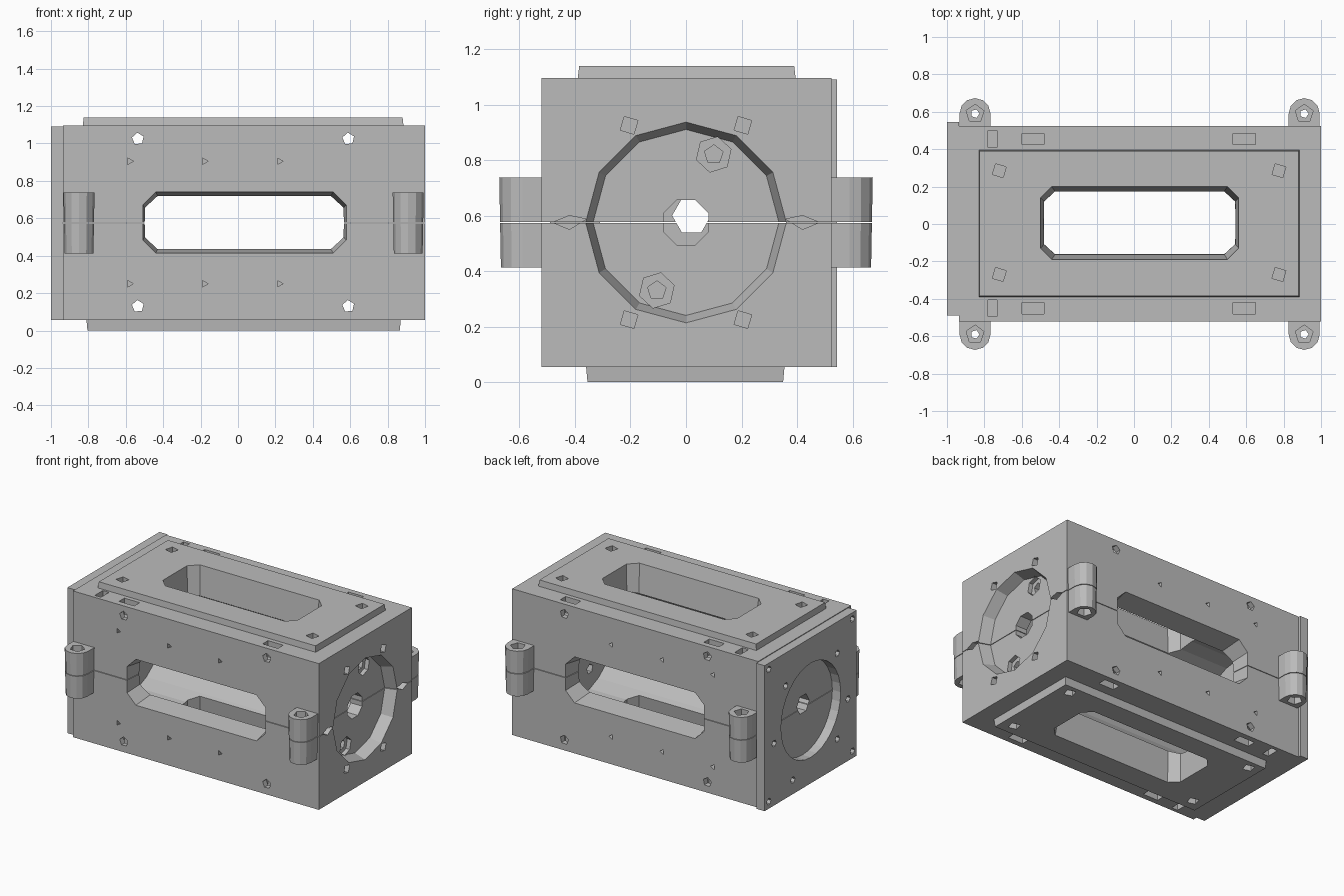
import bpy, bmesh, math

if "Cube" in bpy.data.objects:
    bpy.data.objects.remove(bpy.data.objects["Cube"], do_unlink=True)

grey = bpy.data.materials.new("plain_grey")
grey.use_nodes = True
COLOUR = (0.5, 0.5, 0.5, 1)
grey.diffuse_color = COLOUR
grey.node_tree.nodes["Principled BSDF"].inputs["Base Color"].default_value = COLOUR

MID = 0.575  # height of the bore axis and the parting seam


def ngon(n, r, u, v, turn=0.0):
    return [(u + r * math.cos(turn + math.tau * i / n),
             v + r * math.sin(turn + math.tau * i / n)) for i in range(n)]


def rect(u0, u1, v0, v1, c=0.0):
    """Rectangle outline, with cut corners when c is given."""
    if not c:
        return [(u0, v0), (u1, v0), (u1, v1), (u0, v1)]
    return [(u0 + c, v0), (u1 - c, v0), (u1, v0 + c), (u1, v1 - c),
            (u1 - c, v1), (u0 + c, v1), (u0, v1 - c), (u0, v0 + c)]


def loft(name, axis, a, b, outline, end=None):
    """Solid between two outlines at positions a and b along an axis."""
    def place(p, t):
        return {"x": (t, *p), "y": (p[0], t, p[1]), "z": (*p, t)}[axis]
    bm = bmesh.new()
    low = [bm.verts.new(place(p, a)) for p in outline]
    high = [bm.verts.new(place(p, b)) for p in end or outline]
    bm.faces.new(low)
    bm.faces.new(high)
    for i in range(len(low)):
        j = (i + 1) % len(low)
        bm.faces.new((low[i], low[j], high[j], high[i]))
    bmesh.ops.recalc_face_normals(bm, faces=bm.faces)
    mesh = bpy.data.meshes.new(name)
    bm.to_mesh(mesh)
    bm.free()
    mesh.materials.append(grey)
    obj = bpy.data.objects.new(name, mesh)
    bpy.context.collection.objects.link(obj)
    return obj


def cut(obj, cutters):
    """Subtract every cutter and keep the plain result."""
    for c in cutters:
        m = obj.modifiers.new("cut", "BOOLEAN")
        m.operation, m.solver, m.object = "DIFFERENCE", "EXACT", c
    bpy.context.view_layer.update()
    result = bpy.data.meshes.new_from_object(
        obj.evaluated_get(bpy.context.evaluated_depsgraph_get()))
    obj.modifiers.clear()
    obj.data = result


cutters = []


def tool(*args):
    cutters.append(loft("cutter", *args))
    return cutters[-1]


# Solids: housing, raised pads, end plate
body = loft("housing", "x", -0.935, 1, rect(-0.52, 0.525, 0.055, 1.095))
top_pad = loft("top_pad", "z", 1.095, 1.138,
               rect(-0.83, 0.885, -0.39, 0.395), rect(-0.825, 0.88, -0.385, 0.39))
bottom_pad = loft("bottom_pad", "z", 0, 0.055,
                  rect(-0.805, 0.865, -0.355, 0.35), rect(-0.81, 0.87, -0.36, 0.355))
end_plate = loft("end_plate", "x", -1, -0.935, rect(-0.49, 0.545, 0.055, 1.09))

# Main bore and the tapered recess in the open end
bore = tool("x", -0.86, 0.83, ngon(24, 0.40, 0, MID))
recess = tool("x", 0.92, 1.01, ngon(12, 0.335, 0, MID), ngon(12, 0.365, 0, MID))
body_tools = [bore, recess,
              tool("x", 0.8, 0.95, ngon(8, 0.088, 0, MID, math.pi / 8)),
              tool("x", -1.1, -0.8, ngon(6, 0.07, 0.02, 0.60))]

# Screws in the recess, square holes around it
for y, z in ((0.1, 0.82), (-0.105, 0.33)):
    body_tools.append(tool("x", 0.89, 0.95, ngon(6, 0.065, y, z, 0.3)))
    body_tools.append(tool("x", 0.8, 0.9, ngon(5, 0.035, y, z, 0.3)))
for sy in (-1, 1):
    for sz in (-1, 1):
        body_tools.append(tool("x", 0.93, 1.01, ngon(4, 0.036, 0.205 * sy, MID + 0.35 * sz, 0.5)))
    # Notch in the seam on the open end
    body_tools.append(tool("x", 0.93, 1.01, [(0.36 * sy, MID + 0.012), (0.42 * sy, MID + 0.025),
                                             (0.48 * sy, MID), (0.42 * sy, MID - 0.025)]))

# Side windows, tapering inward
for s in (-1, 1):
    body_tools.append(tool("y", 0.3 * s, 0.53 * s, rect(-0.49, 0.555, 0.445, 0.71, 0.065),
                           rect(-0.51, 0.58, 0.413, 0.742, 0.07)))
    # Small triangular pits
    for x in (-0.58, -0.18, 0.22):
        for z in (0.25, 0.905):
            body_tools.append(tool("y", 0.47 * s, 0.54 * s, ngon(3, 0.02, x, z)))

# Top and bottom windows pass through the pads
top_window = tool("z", 0.85, 1.14, rect(-0.47, 0.53, -0.15, 0.165, 0.055),
                  rect(-0.50, 0.56, -0.19, 0.20, 0.06))
bottom_window = tool("z", 0.3, -0.003, rect(-0.47, 0.53, -0.15, 0.165, 0.055),
                     rect(-0.50, 0.56, -0.19, 0.20, 0.06))
body_tools += [top_window, bottom_window]

# Cross holes with nut pockets
for x in (-0.535, 0.59):
    for z in (0.13, 1.025):
        body_tools.append(tool("y", -0.6, 0.6, ngon(5, 0.033, x, z, 0.4)))
for y in (-0.45, 0.455):
    for lo, hi in ((0.98, 1.11), (0.04, 0.17)):
        for x in (-0.54, 0.59):
            body_tools.append(tool("z", lo, hi, rect(x - 0.06, x + 0.06, y - 0.03, y + 0.03)))
        body_tools.append(tool("z", lo, hi, rect(-0.78, -0.732, y - 0.045, y + 0.045)))

# Pad mounting holes
pad_holes = [tool("z", lo, hi, ngon(4, 0.042, x, y, 0.5))
             for lo, hi in ((1.0, 1.15), (-0.02, 0.14))
             for x in (-0.72, 0.775) for y in (-0.27, 0.285)]
body_tools += pad_holes

# End plate opening and its rings of holes
cut(end_plate, [tool("x", -1.01, -0.93, ngon(32, 0.335, 0.025, MID))] +
    [tool("x", -1.01, -0.95, ngon(6, 0.024, 0.027 + y, MID + z)) for y, z in
     [(a, b) for a in (-0.47, 0.47) for b in (-0.47, 0.47)] +
     [(0.28, 0.28), (-0.3, 0.29), (-0.42, -0.08), (0.41, -0.08), (0.2, -0.42), (-0.3, -0.32)]])

# Parting seam splits housing and lugs
seam = tool("z", MID - 0.002, MID + 0.002, rect(-1.1, 1.1, -0.8, 0.8))
cut(body, body_tools + [seam])
cut(top_pad, [top_window] + pad_holes[:4])
cut(bottom_pad, [bottom_window] + pad_holes[4:])

# Clamp lugs with rounded ends and bolt holes
for side, s in (("front", -1), ("back", 1)):
    for end, x in (("right", -0.85), ("left", 0.91)):
        y = 0.59 * s

        def outline(w):
            return ([(x + w, 0.515 * s)] +
                    [(x + w * math.cos(math.pi * i / 6), y + w * s * math.sin(math.pi * i / 6))
                     for i in range(7)] + [(x - w, 0.515 * s)])
        for part, z, w in (("lower", 0.413, 0.077), ("upper", 0.737, 0.083)):
            edge = MID + (0.002 if part == "upper" else -0.002)
            lug = loft(f"{side}_{end}_{part}_lug", "z", edge, z, outline(0.08), outline(w))
            pocket = z - (0.07 if part == "upper" else -0.07)
            cut(lug, [tool("z", 0.4, 0.76, ngon(5, 0.024, x, y)),
                      tool("z", pocket, z + (0.02 if part == "upper" else -0.02),
                           ngon(5, 0.05, x, y, 0.3))])

for c in cutters:
    bpy.data.objects.remove(c, do_unlink=True)
